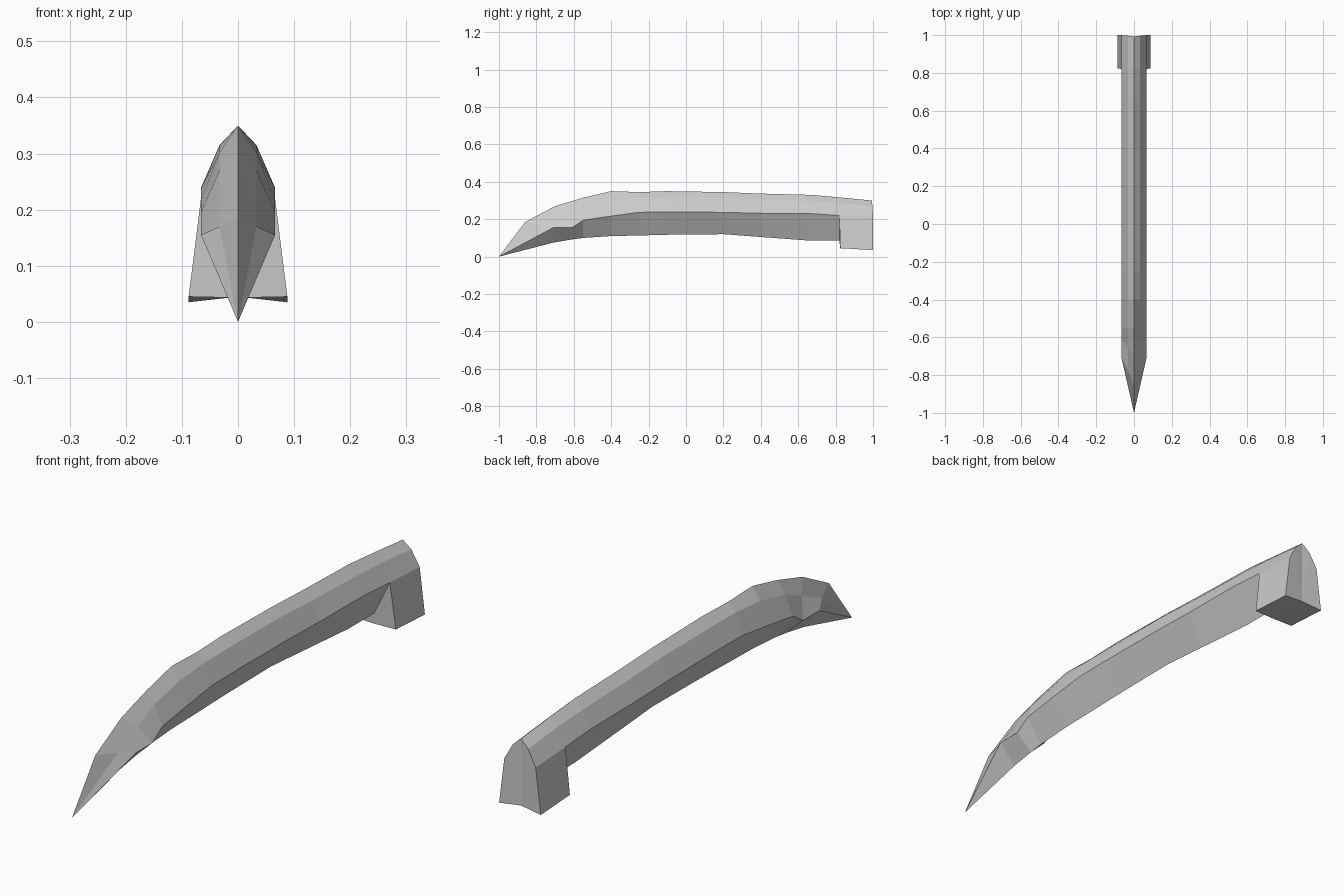
import bpy, bmesh

if "Cube" in bpy.data.objects:
    bpy.data.objects.remove(bpy.data.objects["Cube"])

W1, W2 = 0.033, 0.066   # half widths of the shoulder and the side edge


def mirrored_object(name, build):
    """Make an object from a right half and mirror it across x = 0."""
    bm = bmesh.new()
    build(bm)
    bmesh.ops.recalc_face_normals(bm, faces=bm.faces)
    mesh = bpy.data.meshes.new(name)
    bm.to_mesh(mesh)
    bm.free()
    ob = bpy.data.objects.new(name, mesh)
    bpy.context.collection.objects.link(ob)
    mod = ob.modifiers.new("Mirror", 'MIRROR')
    mod.use_axis[0] = True
    mod.use_clip = True
    return ob


def loft(bm, rings):
    for a, b in zip(rings, rings[1:]):
        for i in range(len(a) - 1):
            bm.faces.new((a[i], a[i + 1], b[i + 1], b[i]))


# Straight stations: y, then heights of ridge, shoulder, side edge, bottom
STATIONS = [
    (-0.55, 0.315, 0.270, 0.195, 0.100),
    (-0.40, 0.350, 0.302, 0.217, 0.110),
    (-0.25, 0.345, 0.314, 0.237, 0.113),
    (-0.10, 0.350, 0.315, 0.239, 0.117),
    (0.20, 0.345, 0.313, 0.237, 0.120),
    (0.40, 0.337, 0.303, 0.232, 0.105),
    (0.67, 0.330, 0.295, 0.230, 0.085),
    (0.82, 0.317, 0.287, 0.220, 0.085),
]


def build_body(bm):
    xs = (0, W1, W2, 0)
    # Slanted sections of the pointed end
    slanted = [
        [(-0.86, 0.185), (-0.77, 0.170), (-0.71, 0.155), (-0.71, 0.075)],
        [(-0.70, 0.270), (-0.65, 0.225), (-0.61, 0.155), (-0.61, 0.092)],
    ]
    sections = slanted + [[(s[0], z) for z in s[1:]] for s in STATIONS]
    rings = [[bm.verts.new((x, y, z)) for x, (y, z) in zip(xs, sec)]
             for sec in sections]
    loft(bm, rings)
    # Tip
    tip = bm.verts.new((0, -1, 0))
    for a, b in zip(rings[0], rings[0][1:]):
        bm.faces.new((tip, a, b))


def build_end_block(bm):
    front = [(0, 0.82, 0.317), (W1, 0.82, 0.287), (W2, 0.82, 0.22),
             (0.088, 0.825, 0.045), (0, 0.825, 0.043)]
    back = [(0, 0.993, 0.30), (W1, 0.997, 0.27), (W2, 1.0, 0.21),
            (0.088, 1.0, 0.035), (0, 0.993, 0.045)]
    rings = [[bm.verts.new(p) for p in ring] for ring in (front, back)]
    loft(bm, rings)
    # Rear face, folded inwards along the centre line
    b = rings[1]
    bm.faces.new((b[0], b[1], b[4]))
    bm.faces.new((b[1], b[2], b[3], b[4]))
    # Front face around the underside of the body
    f = rings[0]
    keel = bm.verts.new((0, 0.82, 0.085))
    bm.faces.new((f[2], f[3], f[4], keel))


mirrored_object("body", build_body)
mirrored_object("end_block", build_end_block)
